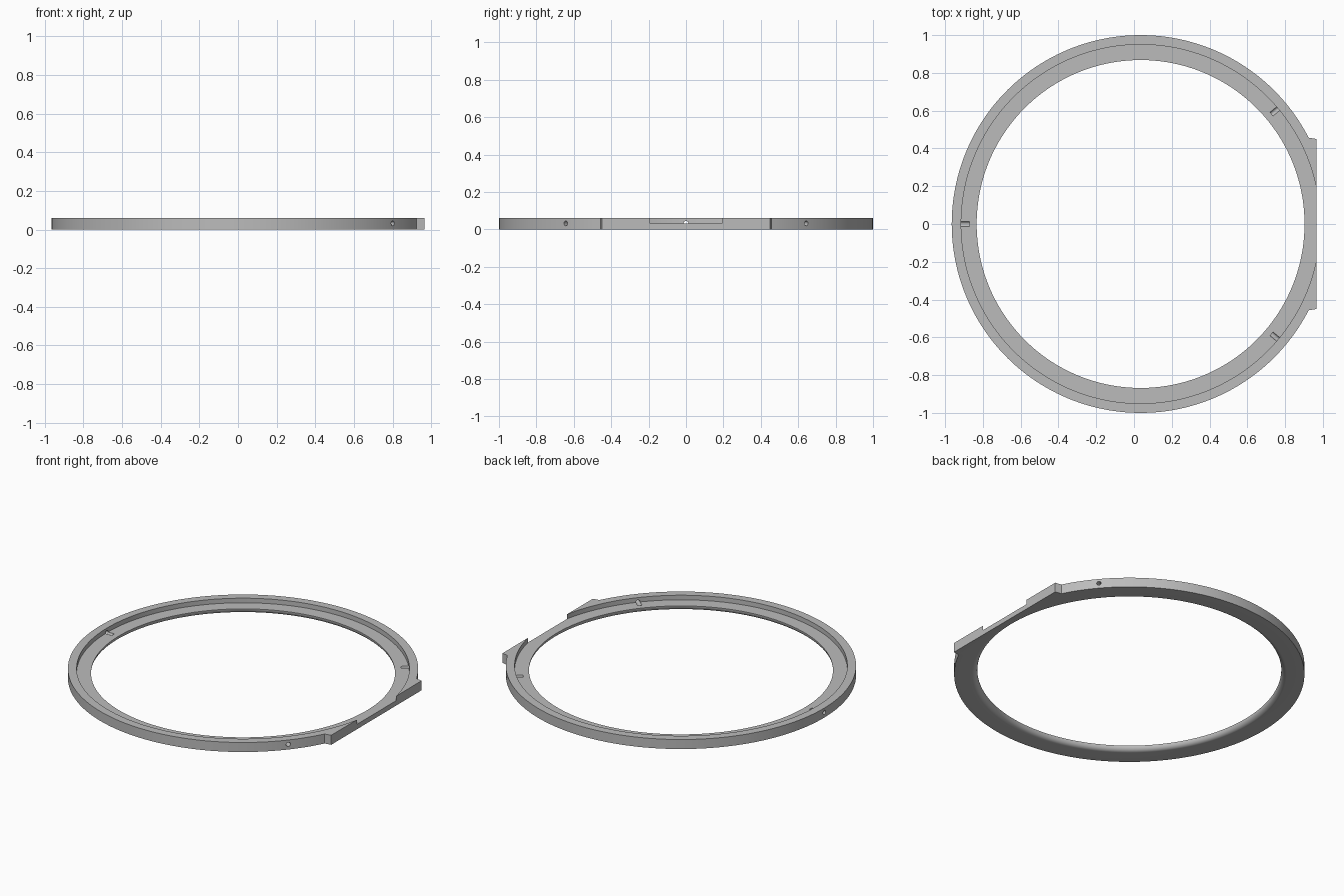
import bpy, bmesh, math
from mathutils import Matrix

cube = bpy.data.objects.get("Cube")
if cube:
    bpy.data.objects.remove(cube)

CX = 0.035                       # ring axis position on x
R_OUT, R_RECESS, R_IN = 1.0, 0.95, 0.868
H, FLOOR = 0.06, 0.031
FLAT_X, TAB_Y = 0.93, 0.45       # flat edge of the side tab
TAB_A = math.atan2(TAB_Y, FLAT_X)
STEP_A = math.asin(0.457)        # where the tab meets the round rim

grey = bpy.data.materials.new("grey")
grey.use_nodes = True
grey.diffuse_color = (0.5, 0.5, 0.5, 1)
grey.node_tree.nodes["Principled BSDF"].inputs["Base Color"].default_value = (0.5, 0.5, 0.5, 1)


def make_object(name, bm):
    bmesh.ops.recalc_face_normals(bm, faces=bm.faces)
    mesh = bpy.data.meshes.new(name)
    bm.to_mesh(mesh)
    bm.free()
    mesh.materials.append(grey)
    obj = bpy.data.objects.new(name, mesh)
    bpy.context.collection.objects.link(obj)
    return obj


def cylinder(name, radius, depth, segments, matrix):
    bm = bmesh.new()
    bmesh.ops.create_cone(bm, cap_ends=True, segments=segments, radius1=radius,
                          radius2=radius, depth=depth, matrix=matrix)
    obj = make_object(name, bm)
    obj.hide_render = True
    return obj


def outer_radius(a):
    return FLAT_X / math.cos(a) if abs(a) <= TAB_A + 1e-6 else R_OUT


# Ring body: cross-section swept round the axis, following the tab outline
angles = [TAB_A * i / 12 for i in range(-12, 13)]
span = 2 * math.pi - 2 * STEP_A
angles += [STEP_A + span * i / 168 for i in range(169)]
fillet = 0.03
bm = bmesh.new()
rings = []
for a in angles:
    r = outer_radius(a)
    section = [(r, 0), (r, H), (R_IN, H)]
    for i in range(9):           # rounded lower inside edge
        t = math.pi / 2 * i / 8
        section.append((R_IN + fillet * (1 - math.cos(t)), fillet * (1 - math.sin(t))))
    rings.append([bm.verts.new((CX + p * math.cos(a), p * math.sin(a), z)) for p, z in section])
for ring, nxt in zip(rings, rings[1:] + rings[:1]):
    n = len(ring)
    for i in range(n):
        j = (i + 1) % n
        bm.faces.new((ring[i], ring[j], nxt[j], nxt[i]))
body = make_object("ring_body", bm)

# Cutters: stepped recess and three radial pin holes
cutters = [cylinder("recess_cutter", R_RECESS, 0.2, 192,
                    Matrix.Translation((CX, 0, FLOOR + 0.1)))]
for deg in (40, 180, -40):
    m = (Matrix.Translation((CX, 0, 0)) @ Matrix.Rotation(math.radians(deg), 4, 'Z')
         @ Matrix.Translation((0.905 + 0.1, 0, 0.032)) @ Matrix.Rotation(math.pi / 2, 4, 'Y'))
    cutters.append(cylinder("pin_hole_cutter", 0.013, 0.2, 20, m))

bpy.context.view_layer.objects.active = body
for c in cutters:
    mod = body.modifiers.new("cut", 'BOOLEAN')
    mod.operation = 'DIFFERENCE'
    mod.solver = 'EXACT'
    mod.object = c
    bpy.ops.object.modifier_apply(modifier=mod.name)
    bpy.data.objects.remove(c)

# Smooth curves, crisp edges
bpy.ops.object.select_all(action='DESELECT')
body.select_set(True)
bpy.ops.object.shade_smooth_by_angle(angle=math.radians(30))
